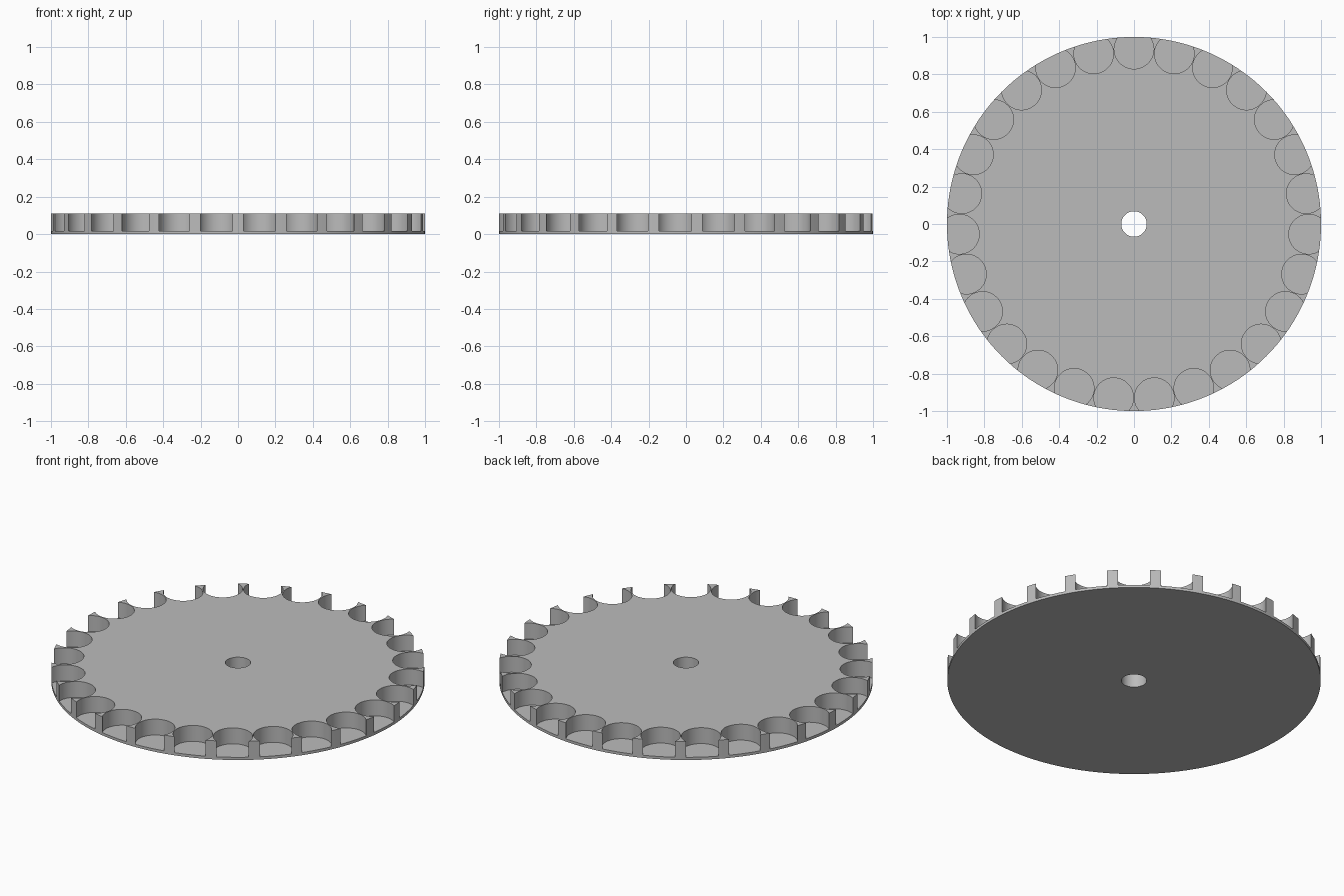
import bpy, bmesh
from math import pi, sin, cos, acos, atan2

cube = bpy.data.objects.get("Cube")
if cube:
    bpy.data.objects.remove(cube, do_unlink=True)

POCKETS = 27
CENTRE, RADIUS = 0.935, 0.106      # pocket circle
HOLE = 0.068
FLOOR, TOP = 0.016, 0.11
PITCH = 2 * pi / POCKETS

# Half angle of a pocket mouth on the rim, and the same point seen from the pocket centre
MOUTH = acos((1 + CENTRE ** 2 - RADIUS ** 2) / (2 * CENTRE))
PHI = atan2(sin(MOUTH), cos(MOUTH) - CENTRE)


def arc(cx, cy, r, start, end, steps):
    return [(cx + r * cos(start + (end - start) * i / steps),
             cy + r * sin(start + (end - start) * i / steps)) for i in range(steps + 1)]


bm = bmesh.new()


def verts(points, z):
    return [bm.verts.new((x, y, z)) for x, y in points]


def wall(points, z0, z1, closed=False):
    low, high = verts(points, z0), verts(points, z1)
    for i in range(0 if closed else 1, len(points)):
        bm.faces.new((low[i - 1], low[i], high[i], high[i - 1]))


def cap(loops, z):
    edges = []
    for points in loops:
        ring = verts(points, z)
        edges += [bm.edges.new((ring[i - 1], ring[i])) for i in range(len(ring))]
    bmesh.ops.triangle_fill(bm, use_beauty=True, edges=edges)


hole = arc(0, 0, HOLE, 0, 2 * pi, 48)[:-1]
outline, rim = [], []

# Pockets, their floors, and the posts between them
for k in range(POCKETS):
    a = pi / 2 + k * PITCH
    pocket = arc(CENTRE * cos(a), CENTRE * sin(a), RADIUS,
                 a - PHI, a + PHI - 2 * pi, 28)
    mouth = arc(0, 0, 1, a - MOUTH, a + MOUTH, 6)
    post = arc(0, 0, 1, a + MOUTH, a + PITCH - MOUTH, 2)
    wall(pocket, FLOOR, TOP)
    wall(post, FLOOR, TOP)
    bm.faces.new(verts(mouth + pocket[-2:0:-1], FLOOR))
    outline += pocket[:-1] + post[:-1]
    rim += mouth[:-1] + post[:-1]

# Base rim, centre bore, top and underside
wall(rim, 0, FLOOR, closed=True)
wall(hole, 0, TOP, closed=True)
cap([outline, hole], TOP)
cap([rim, hole], 0)

bmesh.ops.remove_doubles(bm, verts=bm.verts[:], dist=0.0001)
bmesh.ops.recalc_face_normals(bm, faces=bm.faces[:])

mesh = bpy.data.meshes.new("pocketed_disc")
bm.to_mesh(mesh)
bm.free()
disc = bpy.data.objects.new("pocketed_disc", mesh)
bpy.context.scene.collection.objects.link(disc)

# Single grey
grey = bpy.data.materials.new("light_grey")
grey.use_nodes = True
colour = (0.5, 0.5, 0.5, 1)
grey.diffuse_color = colour
grey.node_tree.nodes["Principled BSDF"].inputs["Base Color"].default_value = colour
mesh.materials.append(grey)

bpy.ops.object.select_all(action='DESELECT')
disc.select_set(True)
bpy.context.view_layer.objects.active = disc
bpy.ops.object.shade_smooth_by_angle()
